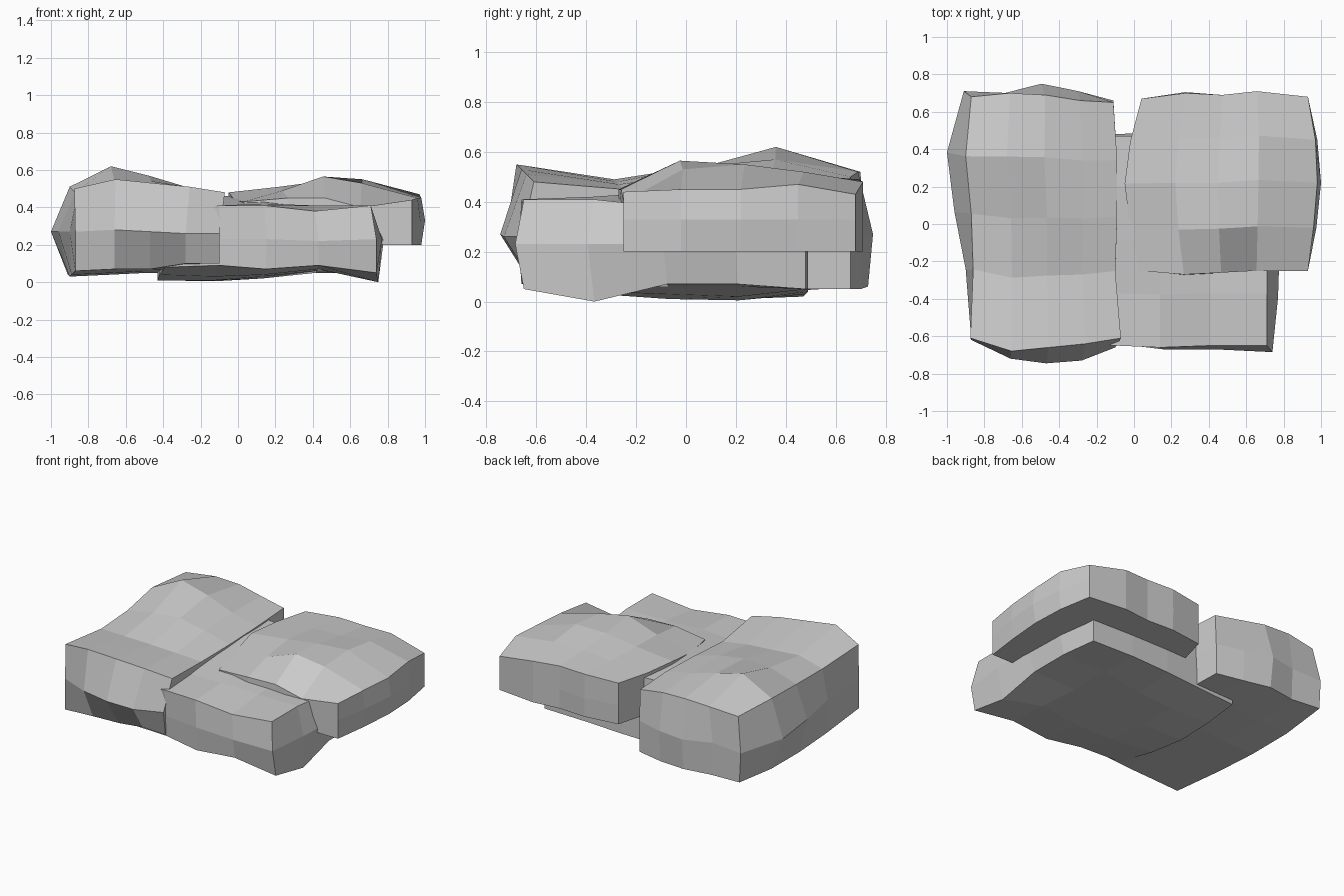
import bpy, bmesh


def lerp(a, b, t):
    return a + (b - a) * t


def slab(name, xs, ys, top, bottom, mid, outlines):
    """Rough stone: 4 x 4 x 2 box cells. outlines = base, middle and top layer, each with
    left and right x (by row) and front and back y (by column)."""
    bm = bmesh.new()
    v = {}
    for k, (left, right, front, back) in enumerate(outlines):
        for j in range(5):
            for i in range(5):
                u = (xs[i] - xs[0]) / (xs[4] - xs[0])
                w = (ys[j] - ys[0]) / (ys[4] - ys[0])
                z = (bottom[j][i], mid[i], top[j][i])[k]
                if k != 1 or i in (0, 4) or j in (0, 4):
                    v[i, j, k] = bm.verts.new((lerp(left[j], right[j], u),
                                               lerp(front[i], back[i], w), z))

    def quad(*keys):
        bm.faces.new([v[key] for key in keys])

    for a in range(4):
        for b in range(4):
            quad((a, b, 2), (a + 1, b, 2), (a + 1, b + 1, 2), (a, b + 1, 2))
            quad((a, b, 0), (a, b + 1, 0), (a + 1, b + 1, 0), (a + 1, b, 0))
        for k in range(2):
            quad((a, 0, k), (a + 1, 0, k), (a + 1, 0, k + 1), (a, 0, k + 1))
            quad((a, 4, k), (a, 4, k + 1), (a + 1, 4, k + 1), (a + 1, 4, k))
            quad((0, a, k), (0, a, k + 1), (0, a + 1, k + 1), (0, a + 1, k))
            quad((4, a, k), (4, a + 1, k), (4, a + 1, k + 1), (4, a, k + 1))
    mesh = bpy.data.meshes.new(name)
    bm.to_mesh(mesh)
    bm.free()
    bpy.context.collection.objects.link(bpy.data.objects.new(name, mesh))


# Long slab on the left
slab("left_stone",
     (-0.87, -0.66, -0.47, -0.28, -0.10), (-0.62, -0.25, 0.05, 0.36, 0.68),
     top=[(.50, .55, .53, .51, .48),
          (.47, .49, .48, .47, .45),
          (.48, .53, .54, .51, .46),
          (.51, .62, .57, .51, .47),
          (.50, .52, .52, .50, .47)],
     bottom=[(.06, .07, .07, .10, .10),
             (.04, .05, .06, .06, .06),
             (.03, .04, .05, .05, .05),
             (.04, .05, .05, .05, .05),
             (.07, .06, .06, .05, .05)],
     mid=(.27, .28, .27, .26, .26),
     outlines=(
         ((-.87, -.89, -.90, -.91, -.90), (-.10, -.10, -.10, -.10, -.11),
          (-.62, -.62, -.61, -.63, -.64), (.71, .70, .73, .70, .66)),
         ((-.87, -.90, -.96, -1.0, -.91), (-.10, -.10, -.09, -.09, -.11),
          (-.62, -.72, -.745, -.73, -.66), (.71, .70, .75, .71, .66)),
         ((-.875, -.86, -.87, -.90, -.87), (-.07, -.10, -.09, -.09, -.11),
          (-.61, -.68, -.66, -.64, -.61), (.68, .70, .69, .66, .65))))

# Low slab at the front right, its left end buried under the long one
slab("lower_stone",
     (-0.38, -0.10, 0.14, 0.41, 0.71), (-0.65, -0.37, -0.08, 0.20, 0.47),
     top=[(.38, .41, .41, .38, .41),
          (.38, .41, .42, .41, .41),
          (.38, .44, .44, .41, .38),
          (.38, .46, .46, .40, .38),
          (.36, .46, .45, .40, .38)],
     bottom=[(.08, .09, .07, .09, .05),
             (.04, .03, .04, .07, .00),
             (.01, .01, .03, .06, .07),
             (.01, .005, .02, .06, .07),
             (.02, .03, .04, .05, .05)],
     mid=(.22, .23, .23, .22, .23),
     outlines=(
         ((-.39, -.42, -.43, -.42, -.40), (.74, .75, .74, .74, .73),
          (-.60, -.63, -.66, -.65, -.65), (.47, .48, .49, .49, .48)),
         ((-.38, -.42, -.43, -.42, -.40), (.74, .77, .78, .77, .73),
          (-.60, -.64, -.67, -.67, -.685), (.47, .48, .49, .49, .48)),
         ((-.38, -.38, -.38, -.38, -.38), (.71, .71, .71, .71, .69),
          (-.63, -.65, -.66, -.65, -.65), (.46, .47, .47, .47, .46))))

# Flat-based slab resting on the low one
upper_mid = ((.03, -.02, -.05, -.02, .04), (.93, .975, 1.0, .98, .93),
             (-.25, -.275, -.26, -.25, -.25), (.67, .705, .69, .71, .68))
upper_top = ((.03, -.02, -.05, -.02, .04), (.93, .96, .98, .97, .93),
             (-.25, -.27, -.26, -.25, -.25), (.67, .70, .69, .71, .68))
slab("upper_stone",
     (0.0, 0.25, 0.46, 0.66, 0.95), (-0.25, -0.02, 0.22, 0.45, 0.68),
     top=[(.43, .45, .45, .40, .44),
          (.44, .49, .565, .53, .45),
          (.48, .51, .54, .55, .45),
          (.48, .50, .51, .52, .47),
          (.48, .49, .49, .48, .43)],
     bottom=[(.20,) * 5] * 5,
     mid=(.33, .33, .33, .33, .33),
     outlines=(upper_top, upper_mid, upper_top))
